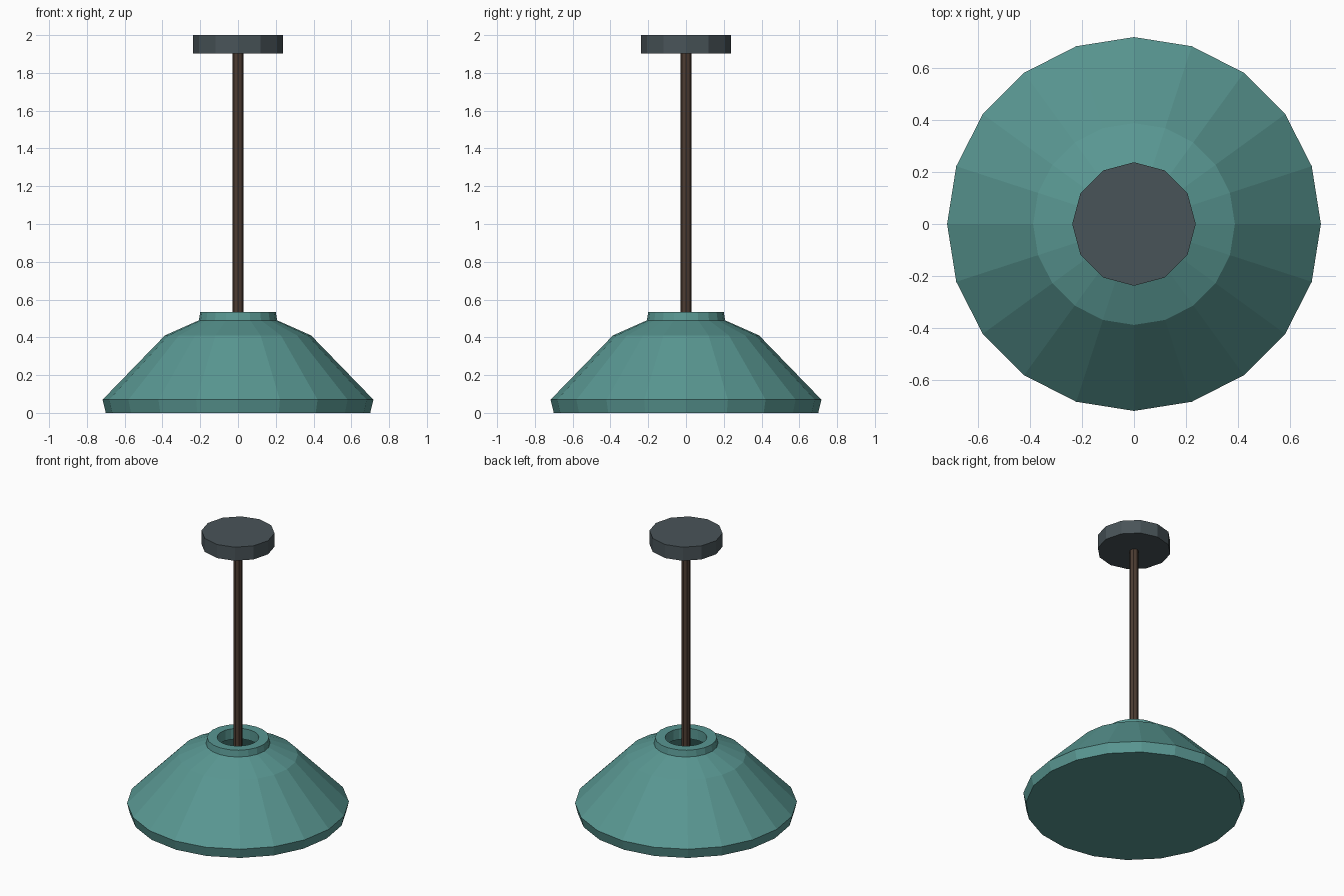
import bpy
import bmesh
from math import cos, sin, tau

cube = bpy.data.objects.get("Cube")
if cube:
    bpy.data.objects.remove(cube, do_unlink=True)


def material(name, rgb):
    mat = bpy.data.materials.new(name)
    mat.use_nodes = True
    mat.diffuse_color = (*rgb, 1)
    bsdf = next(n for n in mat.node_tree.nodes if n.type == "BSDF_PRINCIPLED")
    bsdf.inputs["Base Color"].default_value = (*rgb, 1)
    return mat


def lathe(name, profile, sides, mat):
    """Spin a (radius, height) profile around z; radius 0 makes a pole."""
    bm = bmesh.new()
    rings = []
    for r, z in profile:
        count = sides if r else 1
        rings.append([bm.verts.new((r * cos(tau * i / sides), r * sin(tau * i / sides), z))
                      for i in range(count)])
    for low, high in zip(rings, rings[1:]):
        for i in range(sides):
            j = i + 1
            corners = [low[i % len(low)], low[j % len(low)],
                       high[j % len(high)], high[i % len(high)]]
            bm.faces.new(list(dict.fromkeys(corners)))
    bmesh.ops.recalc_face_normals(bm, faces=bm.faces)
    # merge the flat end fans into single polygons
    bmesh.ops.dissolve_limit(bm, angle_limit=0.001, verts=bm.verts, edges=bm.edges)
    mesh = bpy.data.meshes.new(name)
    bm.to_mesh(mesh)
    bm.free()
    mesh.materials.append(mat)
    obj = bpy.data.objects.new(name, mesh)
    bpy.context.collection.objects.link(obj)
    return obj


teal = material("teal enamel", (0.10, 0.31, 0.288))
brown = material("dark brown", (0.075, 0.046, 0.032))
slate = material("slate grey", (0.066, 0.088, 0.098))

# Hollow shade: closed base, outer shell, collar, then the inside of the shell
lathe("shade", [(0, 0), (0.7, 0), (0.717, 0.07), (0.387, 0.41), (0.207, 0.49),
                (0.2, 0.535), (0.135, 0.535), (0.135, 0.46), (0.36, 0.37),
                (0.66, 0.06), (0, 0.04)], 20, teal)

# Hanging rod
lathe("rod", [(0, 0.42), (0.029, 0.42), (0.029, 1.91), (0, 1.91)], 8, brown)

# Ceiling mount
lathe("ceiling_mount", [(0, 1.903), (0.237, 1.903), (0.237, 2), (0, 2)], 12, slate)
